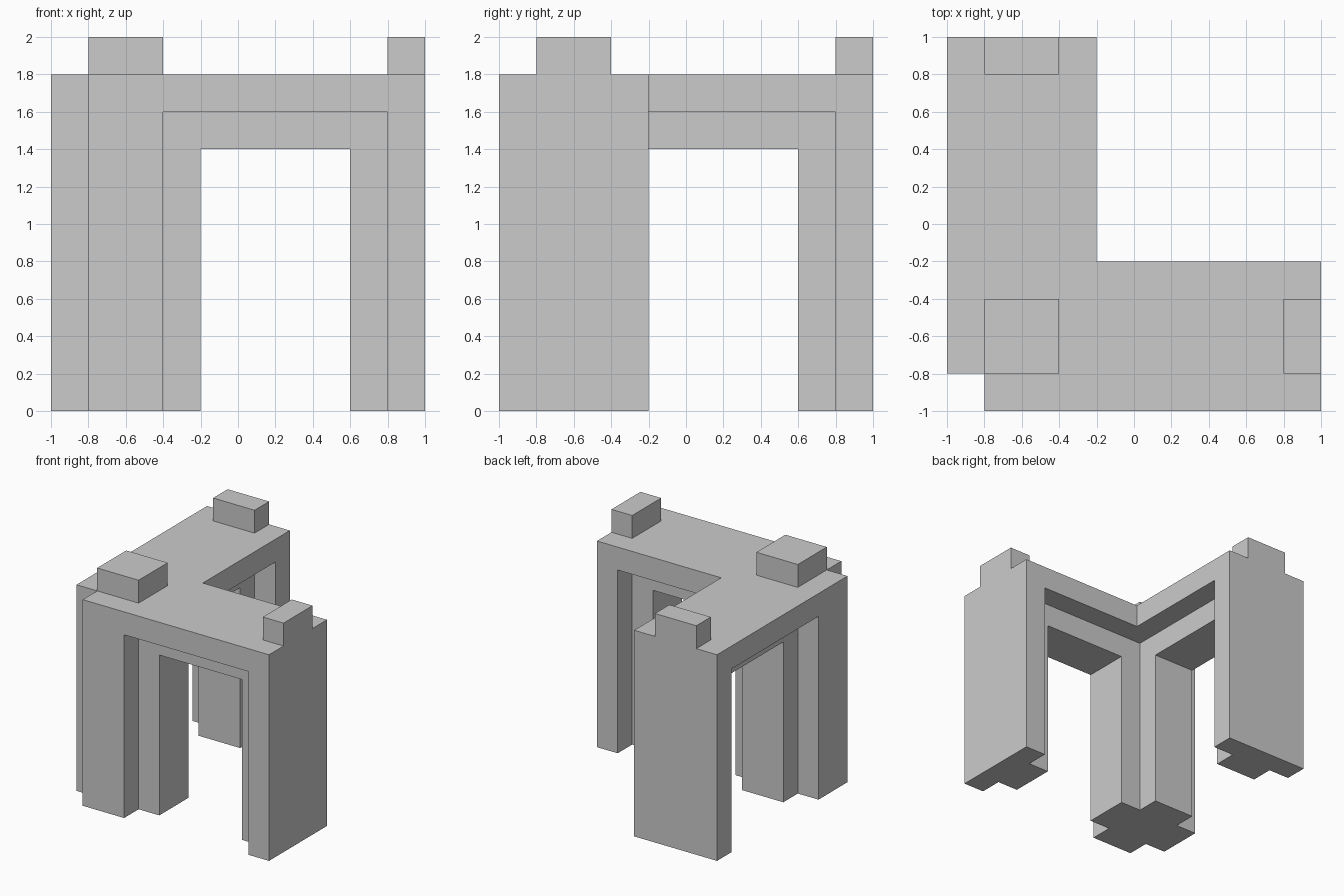
import bpy, bmesh, math
from mathutils import Vector

if "Cube" in bpy.data.objects:
    bpy.data.objects.remove(bpy.data.objects["Cube"])

CELL = 0.2   # the block is laid out on a 10 x 10 x 10 grid
N = 10

# One arm of the block as grid boxes (min corner, max corner)
arm = [
    ((0, 1, 0), (4, 3, 9)), ((1, 0, 0), (3, 4, 9)),    # plus-shaped corner pillar
    ((9, 0, 0), (10, 4, 9)), ((8, 1, 0), (9, 3, 9)),   # T-shaped end leg
    ((1, 0, 8), (10, 4, 9)), ((3, 1, 7), (9, 3, 9)),   # top slab and inner lintel
    ((1, 1, 9), (3, 3, 10)), ((9, 1, 9), (10, 3, 10)),  # studs on top
]


def swap(p):
    return (p[1], p[0], p[2])


# The second arm is the first mirrored across the diagonal
boxes = arm + [(swap(a), swap(b)) for a, b in arm]
cells = {(x, y, z) for a, b in boxes
         for x in range(a[0], b[0])
         for y in range(a[1], b[1])
         for z in range(a[2], b[2])}


def build_shell(name, cells):
    """Make one outer skin around the filled cells."""
    bm = bmesh.new()
    verts = {}

    def vert(p):
        if p not in verts:
            verts[p] = bm.verts.new(Vector(p) * CELL - Vector((1, 1, 0)))
        return verts[p]

    for c in cells:
        for axis in range(3):
            u, v = (axis + 1) % 3, (axis + 2) % 3
            for side in (0, 1):
                n = list(c)
                n[axis] += 1 if side else -1
                if tuple(n) in cells:
                    continue
                ring = []
                for du, dv in ((0, 0), (1, 0), (1, 1), (0, 1)):
                    p = list(c)
                    p[axis] += side
                    p[u] += du
                    p[v] += dv
                    ring.append(vert(tuple(p)))
                bm.faces.new(ring if side else ring[::-1])
    # Merge the flat areas into large faces
    bmesh.ops.dissolve_limit(bm, angle_limit=math.radians(1),
                             verts=bm.verts[:], edges=bm.edges[:])
    mesh = bpy.data.meshes.new(name)
    bm.to_mesh(mesh)
    bm.free()
    obj = bpy.data.objects.new(name, mesh)
    bpy.context.collection.objects.link(obj)
    return obj


build_shell("corner_arch_block", cells)
